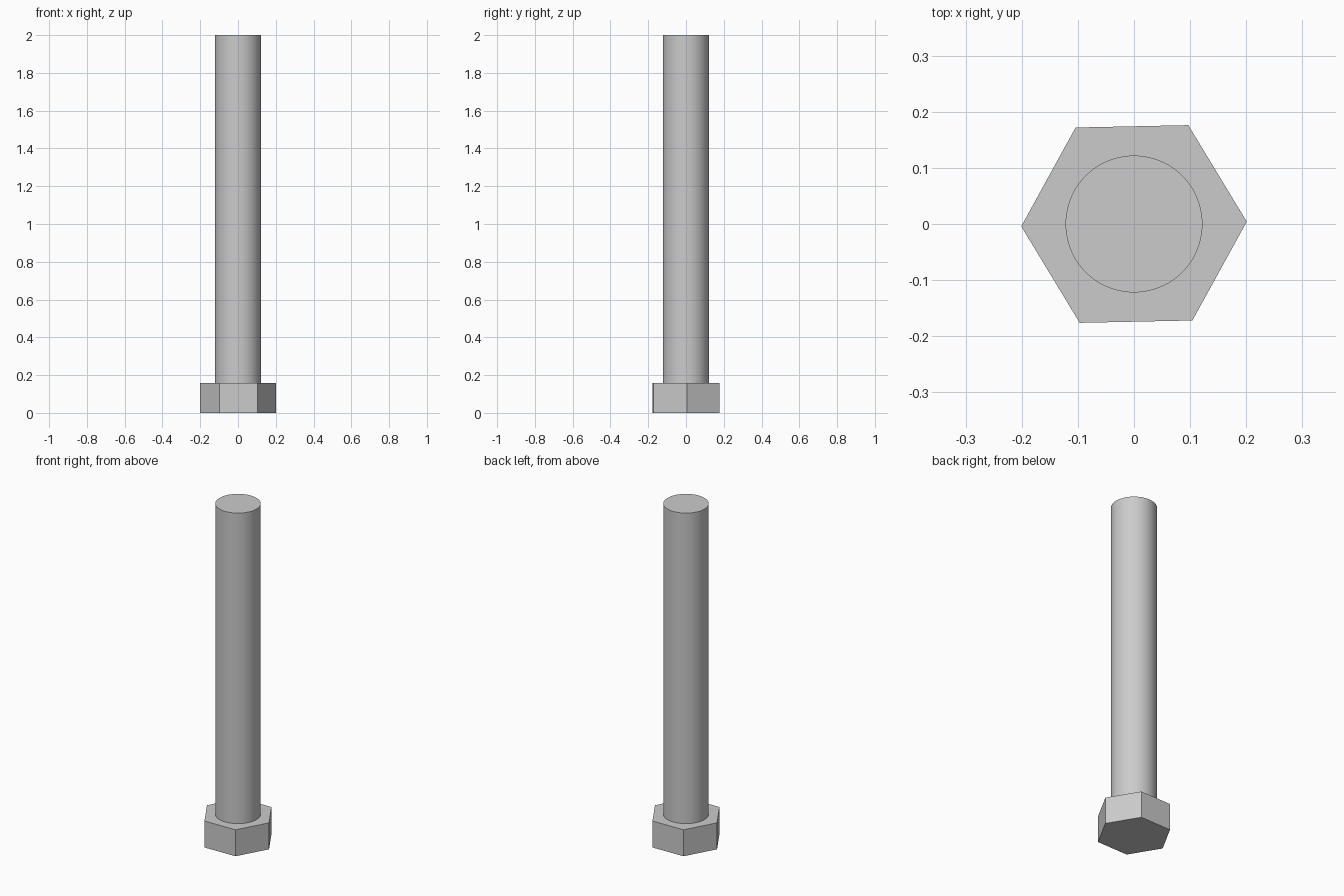
import bpy
import bmesh
from math import cos, sin, pi, radians

cube = bpy.data.objects.get("Cube")
if cube:
    bpy.data.objects.remove(cube, do_unlink=True)

steel = bpy.data.materials.new("grey_steel")
steel.use_nodes = True
colour = (0.6, 0.6, 0.6, 1)
steel.diffuse_color = colour
steel.node_tree.nodes["Principled BSDF"].inputs["Base Color"].default_value = colour


def prism(name, sides, radius, bottom, top, turn=0.0):
    """Closed upright prism extruded from a regular polygon."""
    bm = bmesh.new()
    angles = [turn + 2 * pi * i / sides for i in range(sides)]
    ring = [bm.verts.new((radius * cos(a), radius * sin(a), bottom)) for a in angles]
    base = bm.faces.new(ring)
    new = bmesh.ops.extrude_face_region(bm, geom=[base], use_keep_orig=True)["geom"]
    verts = [v for v in new if isinstance(v, bmesh.types.BMVert)]
    bmesh.ops.translate(bm, verts=verts, vec=(0, 0, top - bottom))
    bmesh.ops.recalc_face_normals(bm, faces=bm.faces[:])
    mesh = bpy.data.meshes.new(name)
    bm.to_mesh(mesh)
    bm.free()
    mesh.materials.append(steel)
    obj = bpy.data.objects.new(name, mesh)
    bpy.context.collection.objects.link(obj)
    return obj


# Hexagonal head, turned slightly, resting on the ground
head_top = 0.157
prism("hex_head", 6, 0.201, 0, head_top, radians(1.2))

# Smooth round shank standing on the head
shank = prism("shank", 96, 0.122, head_top, 2)
bpy.ops.object.select_all(action="DESELECT")
shank.select_set(True)
bpy.context.view_layer.objects.active = shank
bpy.ops.object.shade_smooth_by_angle(angle=radians(30))
